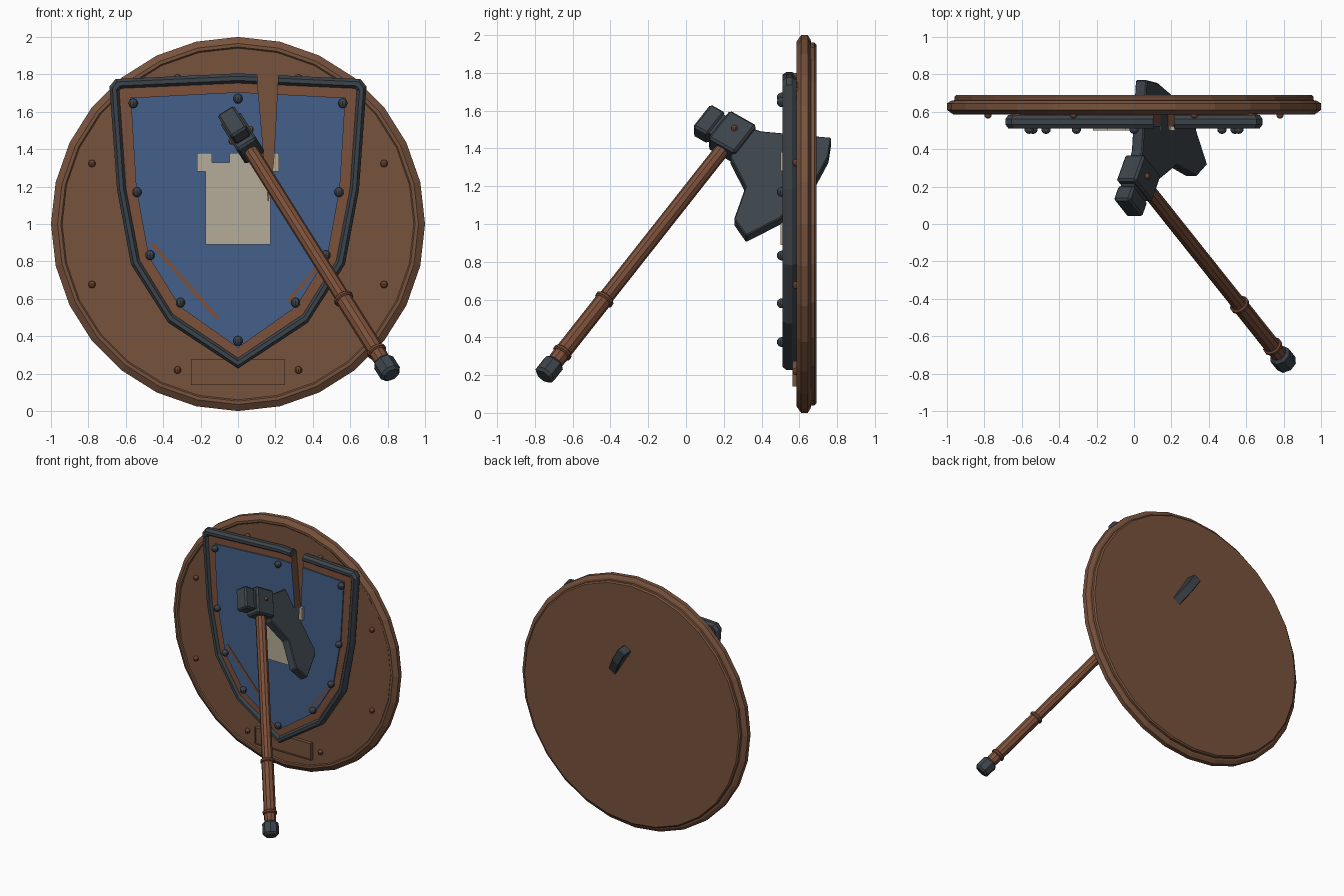
import bpy, bmesh, math
from mathutils import Matrix, Vector

cube = bpy.data.objects.get("Cube")
if cube:
    bpy.data.objects.remove(cube, do_unlink=True)


def material(name, r, g, b):
    m = bpy.data.materials.new(name)
    m.use_nodes = True
    m.diffuse_color = (r, g, b, 1)
    bsdf = m.node_tree.nodes["Principled BSDF"]
    bsdf.inputs["Base Color"].default_value = (r, g, b, 1)
    bsdf.inputs["Roughness"].default_value = 0.8
    return m


OAK = material("oak wood", 0.185, 0.085, 0.046)
RED_WOOD = material("reddish wood", 0.2, 0.08, 0.042)
STEEL = material("dark steel", 0.046, 0.058, 0.069)
BLUE = material("blue paint", 0.06, 0.115, 0.255)
STONE = material("pale stone", 0.46, 0.41, 0.31)
COPPER = material("copper brown", 0.16, 0.06, 0.03)


def finish(name, bm, mat, matrix=None, bevel=0):
    bmesh.ops.recalc_face_normals(bm, faces=bm.faces)
    mesh = bpy.data.meshes.new(name)
    bm.to_mesh(mesh)
    bm.free()
    mesh.materials.append(mat)
    ob = bpy.data.objects.new(name, mesh)
    bpy.context.collection.objects.link(ob)
    if matrix:
        ob.matrix_world = matrix
    if bevel:
        mod = ob.modifiers.new("bevel", 'BEVEL')
        mod.width, mod.segments = bevel, 1
    return ob


def prism(name, pts, y0, y1, mat, **kw):
    """Extrude an outline given in (x, z) from y0 to y1."""
    bm = bmesh.new()
    face = bm.faces.new([bm.verts.new((x, y0, z)) for x, z in pts])
    out = bmesh.ops.extrude_face_region(bm, geom=[face])
    moved = [v for v in out["geom"] if isinstance(v, bmesh.types.BMVert)]
    bmesh.ops.translate(bm, verts=moved, vec=(0, y1 - y0, 0))
    return finish(name, bm, mat, **kw)


def rect(x0, x1, z0, z1):
    return [(x0, z0), (x1, z0), (x1, z1), (x0, z1)]


def loft(name, rings, mat, closed=False, **kw):
    """Join rings of points; cap the ends unless closed."""
    bm = bmesh.new()
    rows = [[bm.verts.new(p) for p in ring] for ring in rings]
    n = len(rows[0])
    for i in range(len(rows) if closed else len(rows) - 1):
        a, b = rows[i], rows[(i + 1) % len(rows)]
        for k in range(n):
            bm.faces.new((a[k], a[(k + 1) % n], b[(k + 1) % n], b[k]))
    if not closed:
        bm.faces.new(rows[0])
        bm.faces.new(rows[-1])
    return finish(name, bm, mat, **kw)


def turned(name, profile, sides, mat, matrix):
    """Turn a (radius, height) profile about local z."""
    rings = [[(r * math.sin(k * math.tau / sides), r * math.cos(k * math.tau / sides), h)
              for k in range(sides)] for r, h in profile]
    return loft(name, rings, mat, matrix=matrix)


def rivet(name, pos, radius, mat):
    bm = bmesh.new()
    bmesh.ops.create_uvsphere(bm, u_segments=10, v_segments=8, radius=radius)
    return finish(name, bm, mat, matrix=Matrix.Translation(pos))


def mirrored(half):
    """Complete an outline whose first and last points lie on x = 0."""
    return half + [(-x, z) for x, z in half[-2:0:-1]]


# Round wooden board with stepped rim
board_frame = Matrix.Translation((0, 0, 1)) @ Matrix.Rotation(math.pi / 2, 4, 'X')
board = [(0.94, 0.592), (0.947, 0.585), (0.965, 0.585), (1, 0.61), (1, 0.645), (0.975, 0.66),
         (0.96, 0.662), (0.96, 0.68), (0.95, 0.69)]
turned("round_board", [(r, -y) for r, y in board], 28, OAK, board_frame)
for i in range(8):
    t = math.radians(22.5 + 45 * i)
    rivet("board_rivet", (0.845 * math.cos(t), 0.583, 1 + 0.845 * math.sin(t)), 0.02, COPPER)

# Blank name plate: base and raised frame
prism("plaque", rect(-0.25, 0.25, 0.14, 0.275), 0.572, 0.595, OAK)
for z in (0.14, 0.267):
    prism("plaque_rail", rect(-0.25, 0.25, z, z + 0.008), 0.564, 0.575, OAK)
for x in (-0.25, 0.242):
    prism("plaque_stile", rect(x, x + 0.008, 0.14, 0.275), 0.564, 0.575, OAK)

# Shield: steel border, wooden body, painted field
outer = mirrored([(0, 1.805), (0.655, 1.775), (0.687, 1.735), (0.647, 1.185),
                  (0.572, 0.784), (0.374, 0.473), (0, 0.227)])
inner = mirrored([(0, 1.752), (0.622, 1.724), (0.634, 1.712), (0.598, 1.19),
                  (0.524, 0.805), (0.347, 0.518), (0, 0.285)])
field = mirrored([(0, 1.705), (0.574, 1.675), (0.545, 1.19), (0.478, 0.825),
                  (0.312, 0.558), (0, 0.338)])
rings = []
for (ox, oz), (ix, iz) in zip(outer, inner):
    ring = []
    for k in range(8):
        t = (k + 0.5) * math.tau / 8
        c, s = 0.541 * math.cos(t), math.sin(t)
        ring.append(((ox + ix) / 2 + (ox - ix) * c, 0.547 + 0.04 * s,
                     (oz + iz) / 2 + (oz - iz) * c))
    rings.append(ring)
middle = [((a + c) / 2, (b + d) / 2) for (a, b), (c, d) in zip(outer, inner)]
tower = mirrored([(0, 1.38), (0.045, 1.38), (0.045, 1.33), (0.14, 1.33), (0.14, 1.38),
                  (0.22, 1.38), (0.22, 1.28), (0.175, 1.28), (0.175, 0.89), (0, 0.89)])
shield_parts = [
    loft("shield_border", rings, STEEL, closed=True),
    prism("shield_body", middle, 0.53, 0.592, RED_WOOD),
    prism("shield_field", field, 0.52, 0.54, BLUE),
    prism("tower_emblem", tower, 0.5, 0.525, STONE),
]

# Split where the axe struck
split = [(0.1, 1.9), (0.104, 1.76), (0.138, 1.37), (0.162, 1.12), (0.19, 1.33),
         (0.213, 1.76), (0.216, 1.9)]
cutter = prism("split_cutter", split, 0.4, 0.7, RED_WOOD)
cutter.hide_render = True
for ob in shield_parts:
    mod = ob.modifiers.new("split", 'BOOLEAN')
    mod.operation, mod.solver, mod.object = 'DIFFERENCE', 'EXACT', cutter
    bpy.context.view_layer.objects.active = ob
    bpy.ops.object.modifier_apply(modifier=mod.name)
bpy.data.objects.remove(cutter, do_unlink=True)

# Shallow scratches in the paint
for pts in ([(-0.47, 0.89), (-0.45, 0.9), (-0.1, 0.5), (-0.115, 0.485)],
            [(0.26, 0.59), (0.275, 0.58), (0.47, 0.81), (0.455, 0.82)]):
    prism("scratch", pts, 0.517, 0.524, RED_WOOD)

# Steel rivets round the field
for x, z in mirrored([(0, 1.67), (0.56, 1.645), (0.54, 1.17), (0.47, 0.833),
                      (0.308, 0.58), (0, 0.375)]):
    rivet("shield_rivet", (x, 0.507, z), 0.026, STEEL)

# Axe frame: local z runs up the handle, local x toward the cutting edge
up = Vector((-0.442, 0.555, 0.704)).normalized()
side = up.cross(Vector((0, 1, 0))).normalized()
edge = side.cross(up)
axe = Matrix((edge, side, up)).transposed().to_4x4()
axe.translation = (0.025, 0.245, 1.46)

# Axe head
blade = [(0.05, 0.085), (0.115, 0.098), (0.449, 0.272), (0.502, 0.165), (0.529, 0),
         (0.505, -0.298), (0.415, -0.49), (0.303, -0.436), (0.242, -0.236), (0.069, -0.125)]
prism("axe_blade", blade, -0.035, 0.035, STEEL, matrix=axe, bevel=0.006)
prism("axe_eye", rect(-0.085, 0.085, -0.105, 0.105), -0.062, 0.062, STEEL, matrix=axe, bevel=0.012)
prism("axe_neck", rect(-0.12, -0.07, -0.07, 0.07), -0.042, 0.042, STEEL, matrix=axe)
prism("axe_poll", rect(-0.195, -0.1, -0.085, 0.085), -0.052, 0.052, STEEL, matrix=axe, bevel=0.012)
for s in (-1, 1):
    rivet("axe_rivet", axe @ Vector((0, s * 0.06, 0.02)), 0.018, COPPER)

# Handle, grip bands and steel cap
turned("axe_handle", [(0.04, -1.74), (0.045, -1.65), (0.045, -1.22), (0.04, -1.2), (0.04, 0)],
       10, RED_WOOD, axe)
for h in (-1.62, -1.22):
    turned("grip_band", [(0.045, h - 0.014), (0.054, h - 0.007), (0.054, h + 0.007),
                         (0.045, h + 0.014)], 12, COPPER, axe)
turned("handle_cap", [(0.045, -1.8), (0.06, -1.785), (0.06, -1.705), (0.045, -1.69)],
       8, STEEL, axe)
